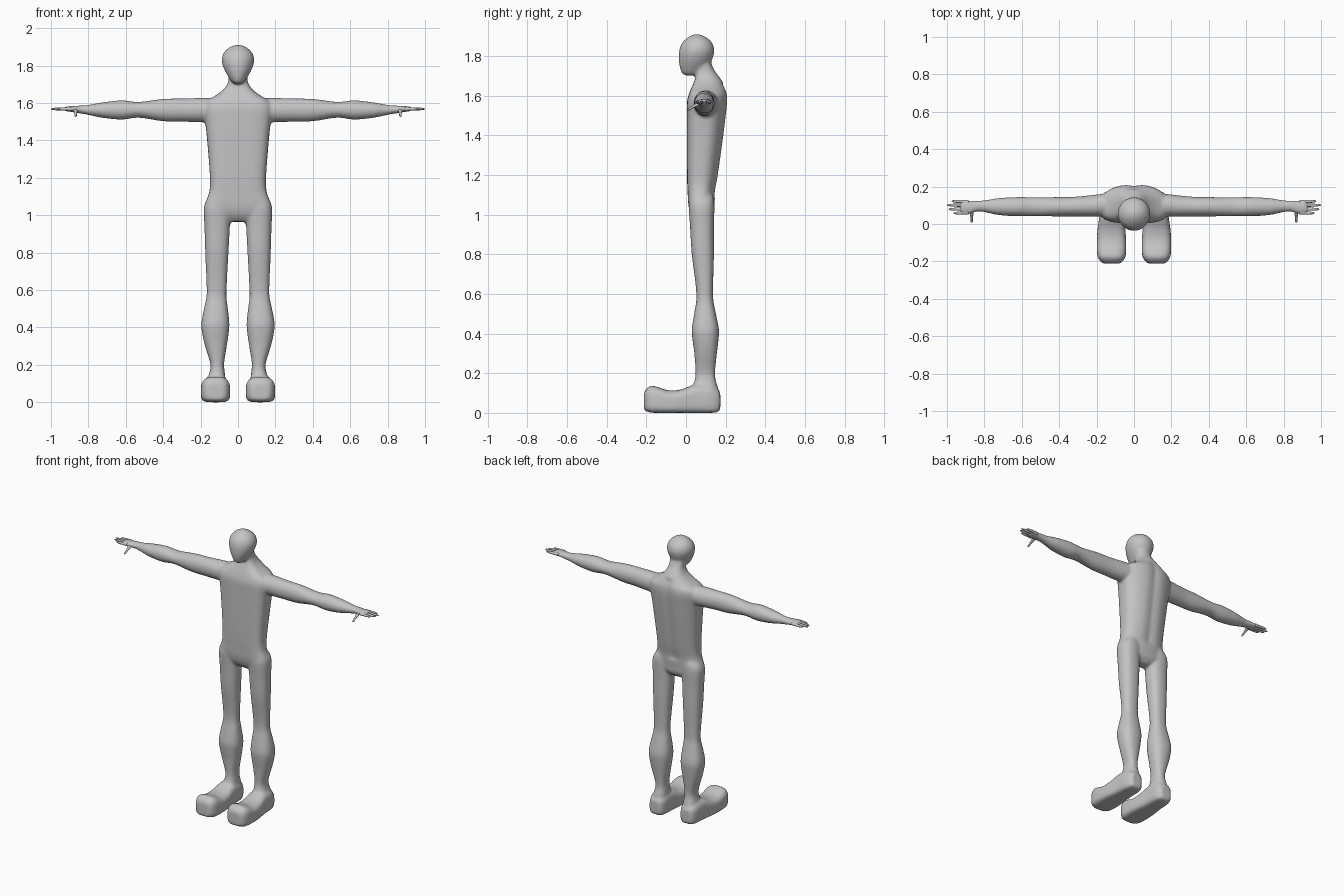
import bpy, bmesh, math
from mathutils import Vector

grey = bpy.data.materials.new("plain grey")
grey.diffuse_color = (0.55, 0.55, 0.55, 1)


def resample(rows, steps=5):
    """Catmull-Rom interpolation through the section table."""
    p = [rows[0]] + list(rows) + [rows[-1]]
    out = []
    for i in range(1, len(p) - 2):
        for k in range(steps):
            t = k / steps
            out.append([0.5 * (2 * b + (c - a) * t + (2 * a - 5 * b + 4 * c - d) * t * t
                               + (3 * b - a - 3 * c + d) * t ** 3)
                        for a, b, c, d in zip(*p[i - 1:i + 3])])
    return out + [list(rows[-1])]


def loft(bm, rows, axis, n_low=2, n_high=2, side=1, groove=0.0, count=40):
    """Closed tube through (position, u0, u1, v0, v1) superellipse sections."""
    u_ax, v_ax = [i for i in range(3) if i != axis]
    rings = []
    for pos, u0, u1, v0, v1 in resample(rows):
        ring = []
        for i in range(count):
            a = 2 * math.pi * i / count
            c, s = math.cos(a), math.sin(a)
            e = 2 / (n_high if s > 0 else n_low)
            co = Vector((0, 0, 0))
            co[axis] = pos
            co[u_ax] = (u0 + u1) / 2 + (u1 - u0) / 2 * math.copysign(abs(c) ** e, c)
            co[v_ax] = (v0 + v1) / 2 + (v1 - v0) / 2 * math.copysign(abs(s) ** e, s)
            if groove and s > 0 and 1.1 < pos < 1.66:      # spine hollow
                co.y -= groove * math.exp(-(co.x / 0.03) ** 2)
            co.x *= side
            ring.append(bm.verts.new(co))
        rings.append(ring)
    for r, q in zip(rings, rings[1:]):
        for i in range(count):
            j = (i + 1) % count
            bm.faces.new((r[i], r[j], q[j], q[i]))
    bm.faces.new(rings[0])
    bm.faces.new(rings[-1])


def finish(bm, name):
    bmesh.ops.recalc_face_normals(bm, faces=bm.faces[:])
    me = bpy.data.meshes.new(name)
    bm.to_mesh(me)
    bm.free()
    me.materials.append(grey)
    for f in me.polygons:
        f.use_smooth = True
    ob = bpy.data.objects.new(name, me)
    bpy.context.collection.objects.link(ob)
    return ob


def sym(rows):
    """(z, half width, front y, back y) -> loft rows centred on x = 0."""
    return [(z, -h, h, f, b) for z, h, f, b in rows]


torso = sym([(.965, .045, .05, .11), (1.0, .15, .025, .138), (1.05, .178, .012, .143),
             (1.12, .155, .008, .15), (1.2, .15, .005, .165), (1.4, .165, .004, .193),
             (1.5, .176, .004, .205), (1.57, .185, .005, .212), (1.61, .17, .015, .21),
             (1.64, .12, .027, .2), (1.67, .08, .04, .185), (1.70, .058, .05, .165),
             (1.73, .05, .055, .143), (1.78, .05, .06, .12)])
head = sym([(1.702, .012, .0, .045), (1.712, .032, -.02, .075), (1.75, .058, -.033, .115),
            (1.79, .078, -.037, .135), (1.83, .087, -.034, .143), (1.865, .078, -.021, .133),
            (1.89, .056, .004, .11), (1.905, .03, .028, .082), (1.912, .006, .05, .06)])
arm = [(.08, .06, .17, 1.50, 1.62), (.18, .04, .16, 1.497, 1.627), (.3, .04, .147, 1.5, 1.624),
       (.4, .04, .144, 1.502, 1.622), (.53, .042, .143, 1.521, 1.606),
       (.62, .041, .144, 1.511, 1.614), (.72, .047, .139, 1.52, 1.604),
       (.8, .063, .127, 1.536, 1.59), (.84, .066, .126, 1.543, 1.587),
       (.88, .052, .127, 1.55, 1.584), (.915, .052, .127, 1.555, 1.582),
       (.93, .06, .12, 1.56, 1.577)]
leg = [(.06, .065, .17, .04, .165), (.13, .068, .16, .035, .16), (.17, .072, .15, .045, .149),
       (.21, .074, .149, .048, .147), (.3, .06, .176, .042, .156), (.36, .051, .19, .034, .163),
       (.42, .046, .196, .029, .166), (.5, .054, .182, .041, .151), (.57, .062, .168, .052, .138),
       (.65, .059, .169, .048, .137), (.8, .051, .175, .029, .141), (.93, .044, .179, .021, .141),
       (1.05, .04, .181, .014, .143), (1.1, .04, .15, .025, .135)]
foot = [(-.212, .085, .155, .02, .095), (-.205, .065, .175, .01, .115), (-.18, .048, .192, .002, .136),
        (-.15, .042, .198, 0, .133), (-.09, .042, .199, 0, .114), (-.03, .046, .195, 0, .117),
        (.02, .052, .188, 0, .135), (.06, .055, .183, 0, .145), (.12, .058, .178, 0, .14),
        (.16, .07, .165, .004, .12), (.173, .09, .15, .02, .1)]

# Body: overlapping lofts fused into one smooth skin
bm = bmesh.new()
loft(bm, torso, 2, n_low=3.6, n_high=2.1, groove=.01)
loft(bm, head, 2)
for s in (1, -1):
    loft(bm, arm, 0, side=s)
    loft(bm, leg, 2, 2.4, 2.4, side=s)
    loft(bm, foot, 1, 4.5, 3, side=s)
body = finish(bm, "body")
fuse = body.modifiers.new("fuse", 'REMESH')
fuse.mode = 'VOXEL'
fuse.voxel_size = 0.0075
fuse.use_smooth_shade = True
soften = body.modifiers.new("soften", 'SMOOTH')
soften.factor = 0.5
soften.iterations = 10

# Fingers and thumbs: thin tapering tubes
fingers = [(.06, .058, .965), (.08, .079, .992), (.1, .101, 1.0), (.118, .122, .975)]
for s, word in ((1, "left"), (-1, "right")):
    bm = bmesh.new()
    for y0, y1, tip in fingers:
        rows = []
        for t, r in ((0, .010), (.35, .0085), (.65, .008), (.9, .0055), (1, .0015)):
            x = .885 + (tip - .885) * t
            y = y0 + (y1 - y0) * t
            rows.append((x, y - r, y + r, 1.568 - r, 1.568 + r))
        loft(bm, rows, 0, side=s, count=12)
    thumb = []
    for y, z, r in ((.007, 1.528, .002), (.015, 1.532, .006), (.035, 1.544, .007),
                    (.055, 1.555, .010), (.08, 1.565, .011)):
        thumb.append((y, .868 - r, .868 + r, z - r, z + r))
    loft(bm, thumb, 1, side=s, count=12)
    finish(bm, word + "_fingers")
